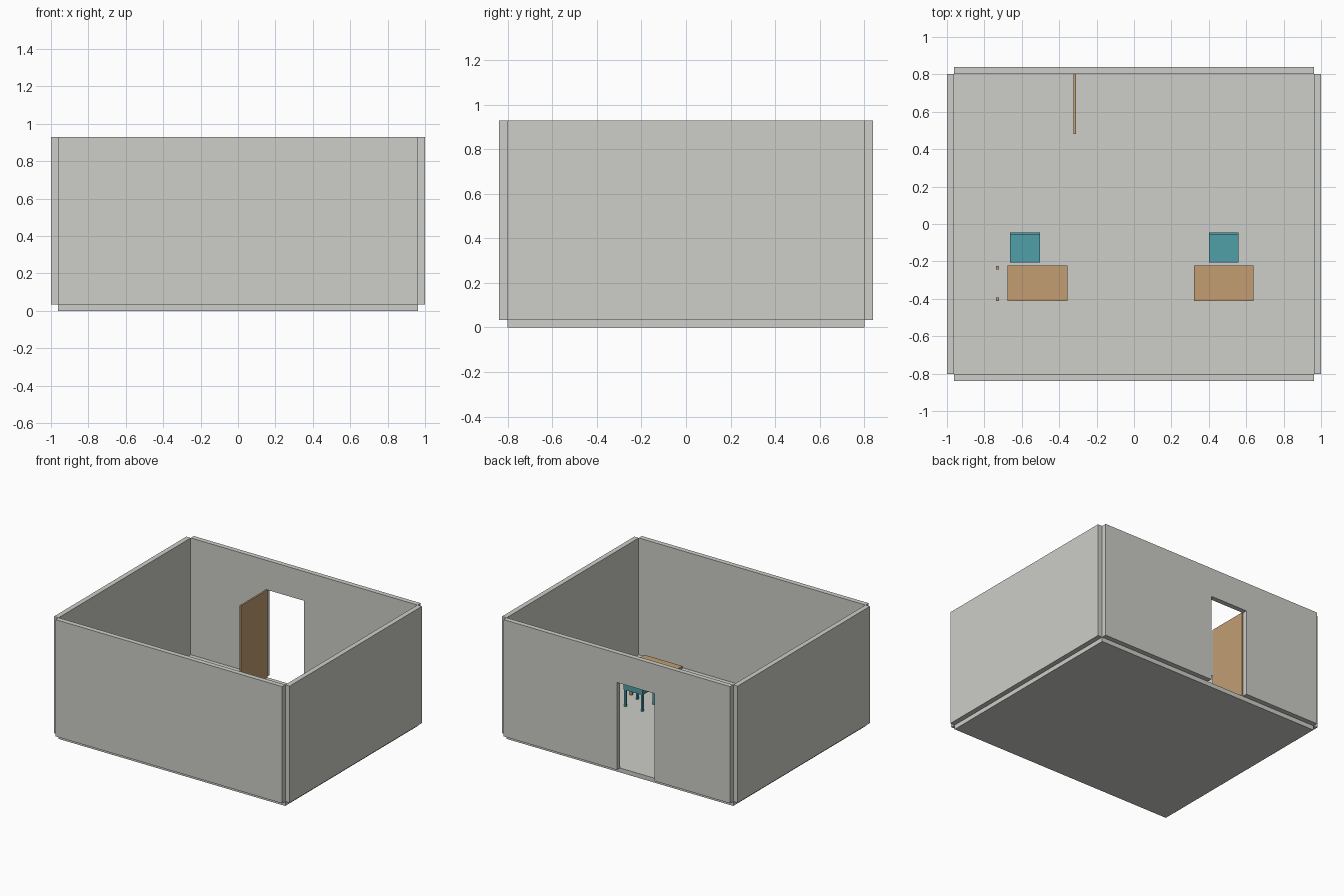
import bpy
import bmesh

cube = bpy.data.objects.get("Cube")
if cube:
    bpy.data.objects.remove(cube, do_unlink=True)


def material(name, rgb):
    m = bpy.data.materials.new(name)
    m.use_nodes = True
    m.diffuse_color = (*rgb, 1)
    m.node_tree.nodes["Principled BSDF"].inputs["Base Color"].default_value = (*rgb, 1)
    return m


PLASTER = material("grey_plaster", (0.61, 0.61, 0.58))
WOOD = material("tan_wood", (0.54, 0.34, 0.17))
TEAL = material("teal_plastic", (0.08, 0.345, 0.39))


def add_object(name, bm, mat):
    bmesh.ops.recalc_face_normals(bm, faces=bm.faces)
    mesh = bpy.data.meshes.new(name)
    bm.to_mesh(mesh)
    bm.free()
    mesh.materials.append(mat)
    ob = bpy.data.objects.new(name, mesh)
    bpy.context.collection.objects.link(ob)
    return ob


def box(name, mat, xs, ys, zs):
    """Box between the given limits on each axis."""
    bm = bmesh.new()
    bmesh.ops.create_cube(bm, size=1)
    for v in bm.verts:
        for axis, (lo, hi) in enumerate((xs, ys, zs)):
            v.co[axis] = hi if v.co[axis] > 0 else lo
    return add_object(name, bm, mat)


def legs(name, mat, cx, cy, dx, dy, width, top):
    """Four square legs around a centre."""
    h = width / 2
    for sx, side in ((-1, "right"), (1, "left")):
        for sy, end in ((-1, "front"), (1, "back")):
            x, y = cx + sx * dx, cy + sy * dy
            box(f"{name}_leg_{end}_{side}", mat, (x - h, x + h), (y - h, y + h), (FLOOR, top))


# Room dimensions
FLOOR, TOP = 0.034, 0.93
IN_X, IN_Y, WALL = 0.962, 0.801, 0.038
DOOR_LEFT, DOOR_RIGHT, DOOR_TOP = 0.0, -0.32, 0.705

# Floor and plain walls
box("floor", PLASTER, (-IN_X, IN_X), (-IN_Y, IN_Y), (0, FLOOR))
box("front_wall", PLASTER, (-IN_X, IN_X), (-IN_Y - WALL, -IN_Y), (FLOOR, TOP))
box("right_wall", PLASTER, (-IN_X - WALL, -IN_X), (-IN_Y, IN_Y), (FLOOR, TOP))
box("left_wall", PLASTER, (IN_X, IN_X + WALL), (-IN_Y, IN_Y), (FLOOR, TOP))

# Back wall: outline with a doorway notch, extruded to thickness
outline = [(-IN_X, FLOOR), (DOOR_RIGHT, FLOOR), (DOOR_RIGHT, DOOR_TOP), (DOOR_LEFT, DOOR_TOP),
           (DOOR_LEFT, FLOOR), (IN_X, FLOOR), (IN_X, TOP), (-IN_X, TOP)]
bm = bmesh.new()
face = bm.faces.new([bm.verts.new((x, IN_Y, z)) for x, z in outline])
extruded = bmesh.ops.extrude_face_region(bm, geom=[face])["geom"]
bmesh.ops.translate(bm, vec=(0, WALL, 0),
                    verts=[g for g in extruded if isinstance(g, bmesh.types.BMVert)])
add_object("back_wall", bm, PLASTER)

# Door leaf, standing open into the room
box("door_leaf", WOOD, (-0.324, -0.311), (0.48, IN_Y), (FLOOR, DOOR_TOP))

# Desks and chairs; one desk top is shifted off its legs
DESK_Y, CHAIR_Y = -0.318, -0.125
for side, cx, shift in (("right", -0.583, 0.067), ("left", 0.48, 0)):
    tx = cx + shift
    box(f"{side}_desk_top", WOOD, (tx - 0.16, tx + 0.16),
        (DESK_Y - 0.095, DESK_Y + 0.095), (0.243, 0.267))
    legs(f"{side}_desk", WOOD, cx, DESK_Y, 0.147, 0.084, 0.018, 0.243)

    x0, x1 = cx - 0.08, cx + 0.08
    y0, y1 = CHAIR_Y - 0.08, CHAIR_Y + 0.08
    box(f"{side}_chair_seat", TEAL, (x0, x1), (y0, y1), (0.162, 0.178))
    box(f"{side}_chair_back", TEAL, (x0, x1), (y1 - 0.015, y1), (0.178, 0.335))
    legs(f"{side}_chair", TEAL, cx, CHAIR_Y, 0.071, 0.071, 0.015, 0.162)
